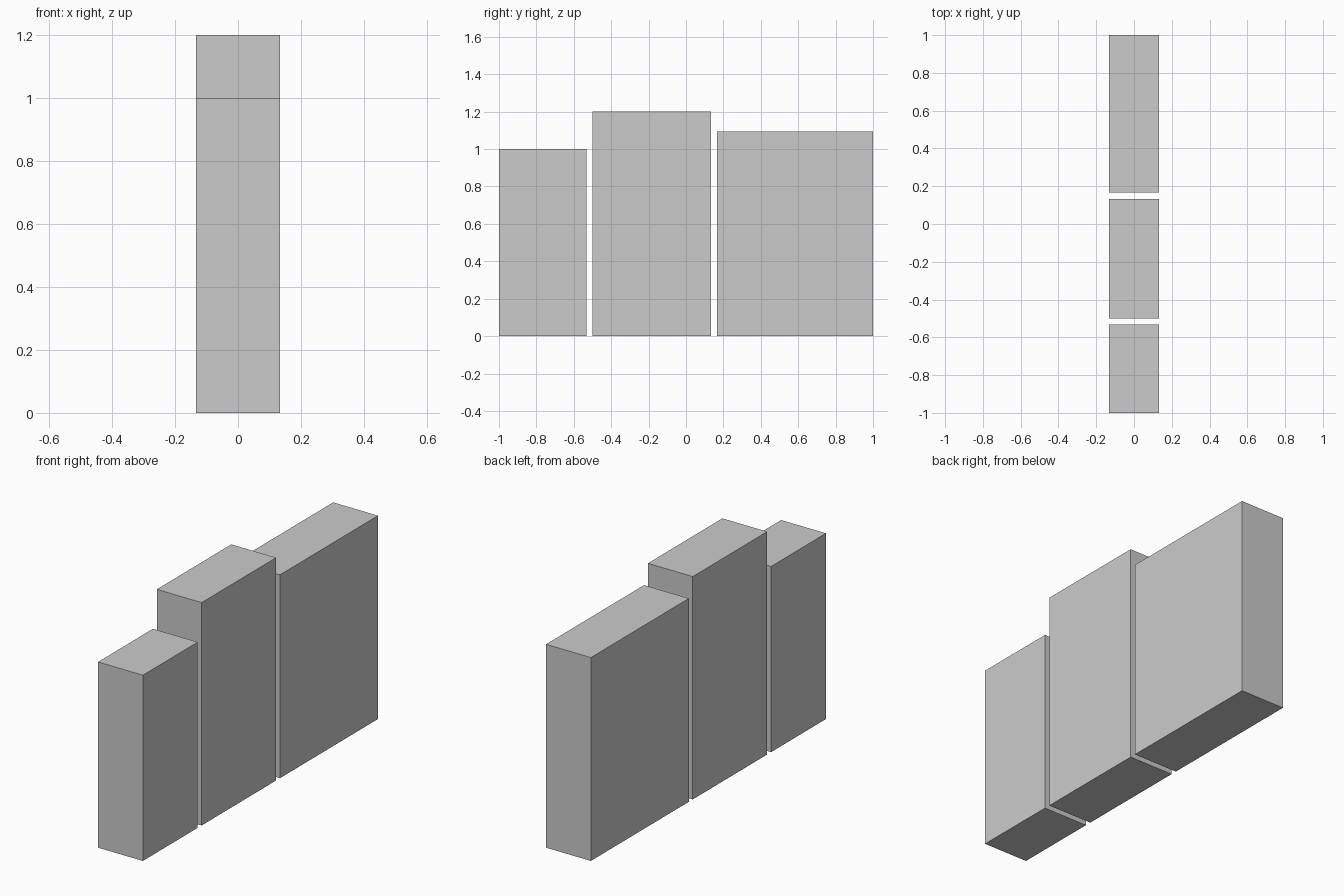
import bpy

if "Cube" in bpy.data.objects:
    bpy.data.objects.remove(bpy.data.objects["Cube"])

DEPTH = 0.267   # shared thickness along x
GAP = 1 / 30    # slit between neighbouring slabs


def add_slab(name, y_start, length, height):
    bpy.ops.mesh.primitive_cube_add(size=1, location=(0, y_start + length / 2, height / 2))
    slab = bpy.context.object
    slab.name = slab.data.name = name
    slab.scale = (DEPTH, length, height)
    bpy.ops.object.transform_apply(location=False, rotation=False, scale=True)


# Row of upright slabs, front to back: name, length along y, height
slabs = [
    ("front_slab", 0.4667, 1.0),
    ("middle_slab", 0.6333, 1.2),
    ("back_slab", 0.8333, 1.095),
]

y = -1.0
for name, length, height in slabs:
    add_slab(name, y, length, height)
    y += length + GAP
